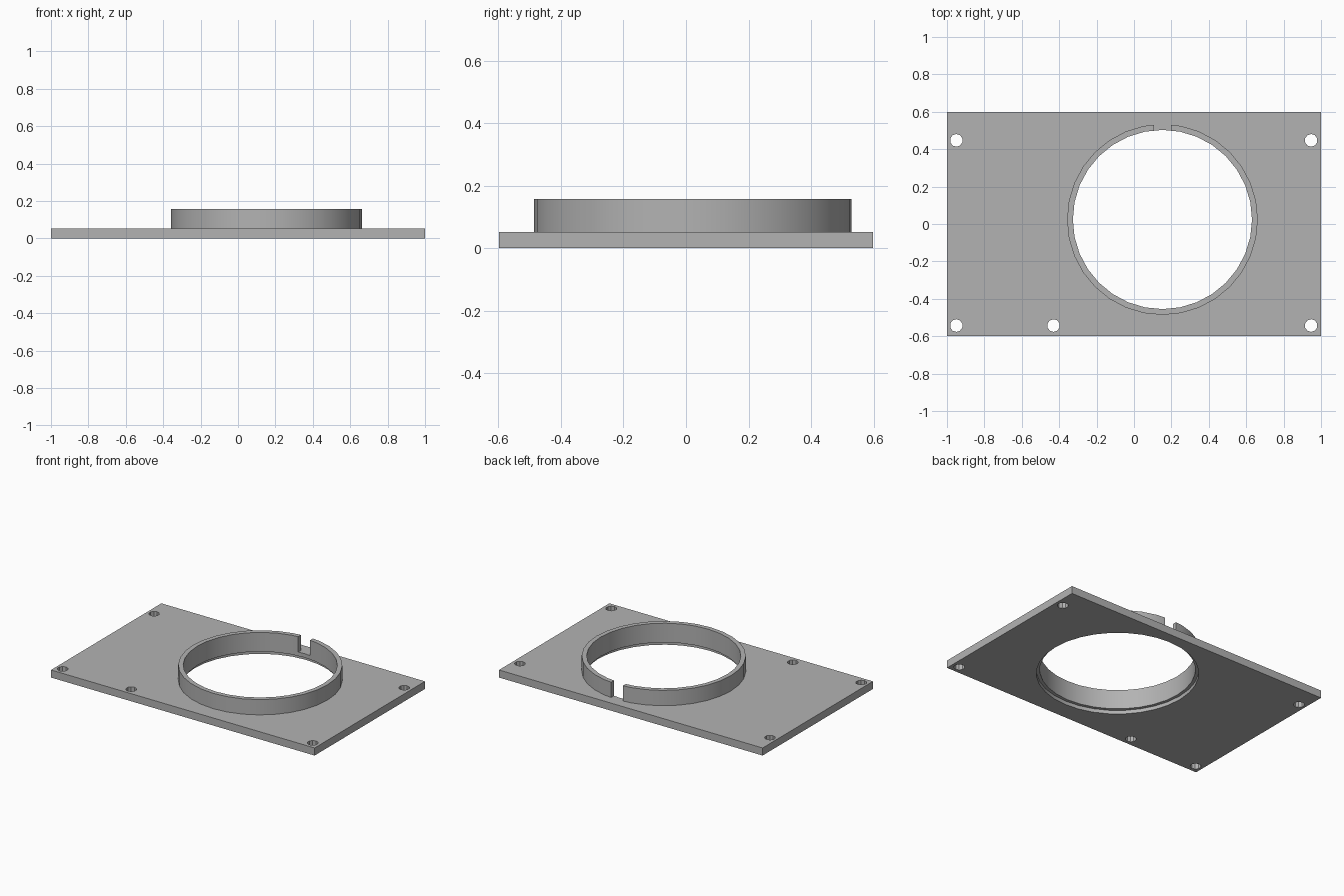
import bpy
import math

if "Cube" in bpy.data.objects:
    bpy.data.objects.remove(bpy.data.objects["Cube"], do_unlink=True)

PLATE_TOP = 0.052
RING_TOP = 0.157
CENTRE = (0.152, 0.024)
INNER, OUTER, RECESS = 0.479, 0.51, 0.5
RECESS_DEPTH = 0.025

grey = bpy.data.materials.new("plain grey")
grey.use_nodes = True
colour = (0.45, 0.45, 0.45, 1)
grey.diffuse_color = colour
grey.node_tree.nodes["Principled BSDF"].inputs["Base Color"].default_value = colour


def box(name, x, y, z0, z1, sx, sy):
    bpy.ops.mesh.primitive_cube_add(size=1, location=(x, y, (z0 + z1) / 2))
    ob = bpy.context.object
    ob.name = name
    ob.scale = (sx, sy, z1 - z0)
    bpy.ops.object.transform_apply(location=True, rotation=False, scale=True)
    ob.data.materials.append(grey)
    return ob


def cylinder(name, x, y, z0, z1, radius, sides):
    bpy.ops.mesh.primitive_cylinder_add(
        vertices=sides, radius=radius, depth=z1 - z0, location=(x, y, (z0 + z1) / 2))
    ob = bpy.context.object
    ob.name = name
    bpy.ops.object.transform_apply(location=True, rotation=False, scale=True)
    ob.data.materials.append(grey)
    return ob


def cut(target, cutter):
    cutter.hide_render = True
    mod = target.modifiers.new("cut", "BOOLEAN")
    mod.operation = "DIFFERENCE"
    mod.solver = "EXACT"
    mod.object = cutter
    bpy.ops.object.select_all(action="DESELECT")
    target.select_set(True)
    bpy.context.view_layer.objects.active = target
    bpy.ops.object.modifier_apply(modifier=mod.name)
    bpy.data.objects.remove(cutter, do_unlink=True)


def smooth(ob):
    bpy.ops.object.select_all(action="DESELECT")
    ob.select_set(True)
    bpy.context.view_layer.objects.active = ob
    bpy.ops.object.shade_smooth_by_angle(angle=math.radians(30))


# Base plate with the main opening and a shallow recess underneath
plate = box("base_plate", 0, 0, 0, PLATE_TOP, 2, 1.196)
cut(plate, cylinder("opening_cutter", *CENTRE, -0.1, 0.3, INNER, 32))
cut(plate, cylinder("recess_cutter", *CENTRE, -0.1, RECESS_DEPTH, RECESS, 32))

# Screw holes
for x, y in [(-0.95, 0.447), (0.947, 0.447), (-0.95, -0.543),
             (0.947, -0.543), (-0.43, -0.543)]:
    cut(plate, cylinder("screw_hole_cutter", x, y, -0.1, 0.2, 0.034, 10))
smooth(plate)

# Raised collar with a slot at the back
collar = cylinder("collar", *CENTRE, PLATE_TOP, RING_TOP, OUTER, 32)
cut(collar, cylinder("bore_cutter", *CENTRE, -0.1, 0.3, INNER, 32))
cut(collar, box("slot_cutter", CENTRE[0], CENTRE[1] + 0.5, 0, 0.3, 0.09, 0.2))
smooth(collar)
